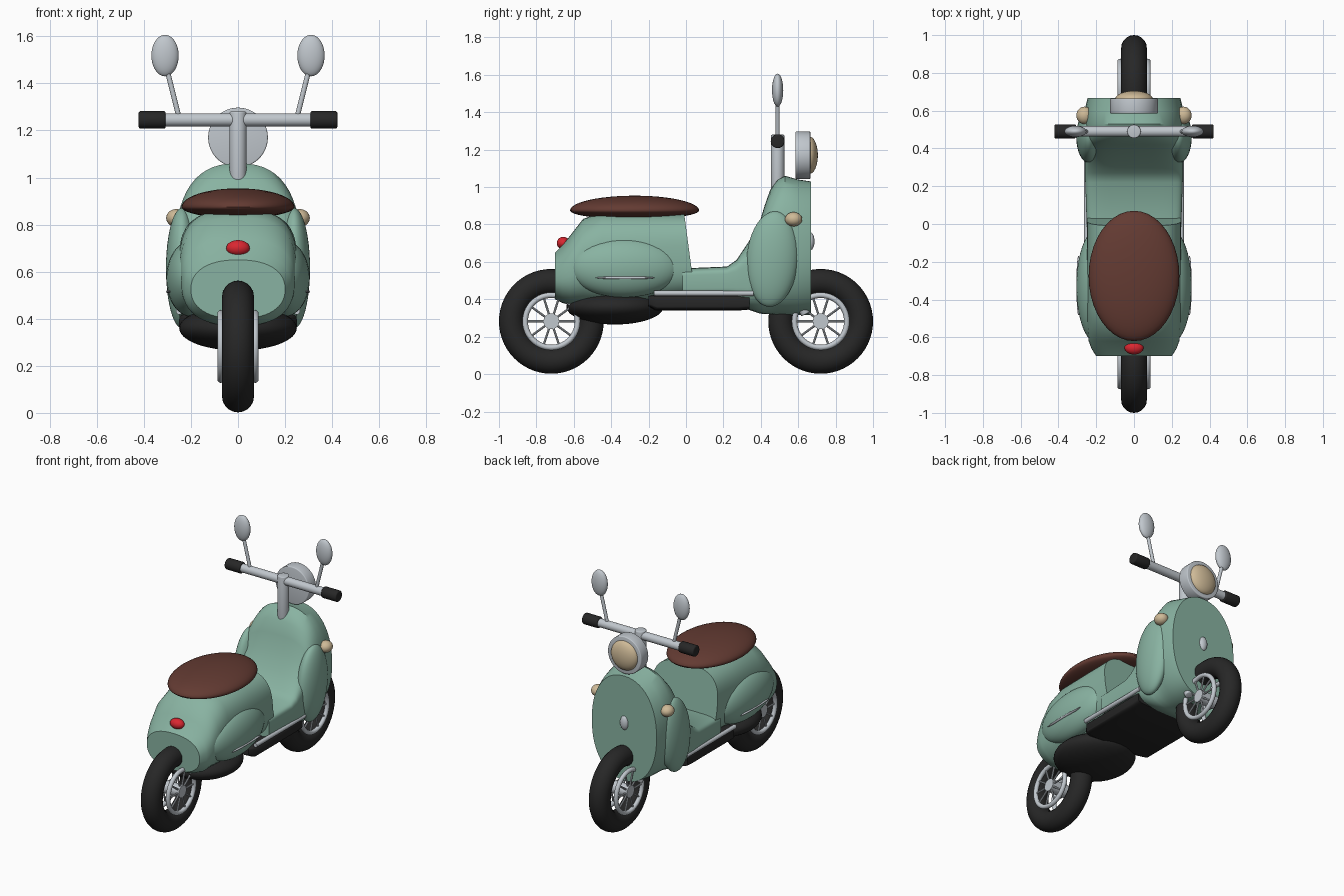
import bpy, bmesh, math
from mathutils import Vector, Matrix

cube = bpy.data.objects.get("Cube")
if cube:
    bpy.data.objects.remove(cube, do_unlink=True)


def material(name, rgb, rough=0.5):
    m = bpy.data.materials.new(name)
    m.use_nodes = True
    color = (*rgb, 1)
    m.diffuse_color = color
    node = m.node_tree.nodes["Principled BSDF"]
    node.inputs["Base Color"].default_value = color
    node.inputs["Roughness"].default_value = rough
    return m


GREEN = material("sage green paint", (0.25, 0.45, 0.36))
BROWN = material("brown leather", (0.125, 0.043, 0.032))
BLACK = material("black rubber", (0.02, 0.02, 0.02))
SILVER = material("silver metal", (0.53, 0.57, 0.61))
CREAM = material("cream lens", (0.62, 0.49, 0.31))
RED = material("red lens", (0.7, 0.02, 0.03))


def finish(name, bm, mat, angle=40):
    bmesh.ops.recalc_face_normals(bm, faces=bm.faces)
    mesh = bpy.data.meshes.new(name)
    bm.to_mesh(mesh)
    bm.free()
    mesh.materials.append(mat)
    ob = bpy.data.objects.new(name, mesh)
    bpy.context.collection.objects.link(ob)
    bpy.ops.object.select_all(action="DESELECT")
    ob.select_set(True)
    bpy.context.view_layer.objects.active = ob
    bpy.ops.object.shade_smooth_by_angle(angle=math.radians(angle))
    return ob


def ellipsoid(name, center, radii, mat, tilt=0, flatten=1):
    bm = bmesh.new()
    bmesh.ops.create_uvsphere(bm, u_segments=40, v_segments=24, radius=1)
    for v in bm.verts:
        if v.co.z < 0:
            v.co.z *= flatten
    bm.transform(Matrix.Translation(center) @ Matrix.Rotation(tilt, 4, "X")
                 @ Matrix.Diagonal((*radii, 1)))
    return finish(name, bm, mat)


def add_rod(bm, a, b, r, r2=None, segments=24):
    a, b = Vector(a), Vector(b)
    d = b - a
    turn = d.to_track_quat("Z", "Y").to_matrix().to_4x4()
    bmesh.ops.create_cone(bm, cap_ends=True, segments=segments, radius1=r,
                          radius2=r if r2 is None else r2, depth=d.length,
                          matrix=Matrix.Translation((a + b) / 2) @ turn)


def rod(name, a, b, r, mat, r2=None, bevel=0, segments=32):
    bm = bmesh.new()
    add_rod(bm, a, b, r, r2, segments)
    if bevel:
        rims = [e for e in bm.edges if any(len(f.verts) > 4 for f in e.link_faces)]
        bmesh.ops.bevel(bm, geom=rims, offset=bevel, segments=3, profile=0.5,
                        affect="EDGES")
    return finish(name, bm, mat)


def add_ring(bm, center, major, minor, segments=56, sides=20):
    # Torus about the x axis
    rings = []
    for i in range(segments):
        a = math.tau * i / segments
        ring = []
        for j in range(sides):
            b = math.tau * j / sides
            r = major + minor * math.cos(b)
            ring.append(bm.verts.new(Vector(center) + Vector(
                (minor * math.sin(b), r * math.cos(a), r * math.sin(a)))))
        rings.append(ring)
    for i in range(segments):
        p, q = rings[i], rings[(i + 1) % segments]
        for j in range(sides):
            k = (j + 1) % sides
            bm.faces.new((p[j], p[k], q[k], q[j]))


def loft(name, sections, mat, angle=40, sides=56):
    # Each section: y, half width, bottom, top, squareness, forward lean
    bm = bmesh.new()
    rings = []
    for y, w, low, high, n, lean in sections:
        ring = []
        for i in range(sides):
            a = math.tau * i / sides
            c, s = math.cos(a), math.sin(a)
            x = w * math.copysign(abs(c) ** (2 / n), c)
            t = math.copysign(abs(s) ** (2 / n), s)
            z = (low + high) / 2 + t * (high - low) / 2
            ring.append(bm.verts.new((x, y - lean * t, z)))
        rings.append(ring)
    for p, q in zip(rings, rings[1:]):
        for i in range(sides):
            k = (i + 1) % sides
            bm.faces.new((p[i], p[k], q[k], q[i]))
    bm.faces.new(rings[0])
    bm.faces.new(rings[-1])
    return finish(name, bm, mat, angle)


# Wheels: tyre, twin rims, hub and spokes
for label, y in (("front", 0.72), ("rear", -0.72)):
    z = 0.282
    bm = bmesh.new()
    add_ring(bm, (0, y, z), 0.212, 0.068)
    finish(label + "_tyre", bm, BLACK)
    bm = bmesh.new()
    add_rod(bm, (-0.085, y, z), (0.085, y, z), 0.042)
    for x in (-0.073, 0.073):
        add_ring(bm, (x, y, z), 0.14, 0.015, sides=12)
        for i in range(10):
            a = math.tau * i / 10
            tip = (x, y + 0.14 * math.cos(a), z + 0.14 * math.sin(a))
            add_rod(bm, (x, y, z), tip, 0.006, segments=8)
    finish(label + "_rim", bm, SILVER)

# Rear body and seat
loft("rear_body", [
    (-0.70, 0.20, 0.40, 0.65, 2.3, 0),
    (-0.66, 0.225, 0.38, 0.69, 2.4, 0),
    (-0.62, 0.24, 0.37, 0.74, 2.5, 0),
    (-0.55, 0.248, 0.37, 0.83, 2.6, 0),
    (-0.45, 0.25, 0.37, 0.865, 2.8, 0),
    (-0.20, 0.25, 0.38, 0.865, 2.9, 0),
    (0.02, 0.25, 0.41, 0.86, 3.0, 0.03),
], GREEN)
ellipsoid("seat", (0, -0.275, 0.875), (0.24, 0.345, 0.079), BROWN, flatten=0.6)
ellipsoid("tail_light", (0, -0.656, 0.70), (0.05, 0.035, 0.034), RED)

# Floor sweeping up into the leg shield
loft("floor_and_leg_shield", [
    (-0.02, 0.25, 0.42, 0.565, 6, 0),
    (0.22, 0.258, 0.42, 0.575, 6, 0),
    (0.27, 0.26, 0.40, 0.61, 5, 0),
    (0.33, 0.26, 0.345, 0.70, 4, 0),
    (0.39, 0.262, 0.325, 0.80, 3.4, 0),
    (0.42, 0.264, 0.32, 0.90, 3, 0),
    (0.45, 0.265, 0.32, 0.985, 2.7, 0),
    (0.49, 0.265, 0.315, 1.04, 2.5, 0),
    (0.53, 0.265, 0.315, 1.06, 2.5, 0),
    (0.60, 0.262, 0.315, 1.04, 2.4, 0),
    (0.668, 0.245, 0.315, 1.03, 2.2, 0),
], GREEN, 35)
ellipsoid("shield_badge", (0, 0.665, 0.71), (0.03, 0.022, 0.048), SILVER)

# Engine and underfloor
ellipsoid("engine", (0, -0.38, 0.36), (0.25, 0.26, 0.095), BLACK)
loft("underfloor", [
    (-0.20, 0.22, 0.36, 0.42, 5, 0),
    (-0.16, 0.25, 0.34, 0.425, 6, 0),
    (0.28, 0.25, 0.34, 0.425, 6, 0),
    (0.34, 0.25, 0.345, 0.425, 6, 0),
], BLACK)

# Headlight and steering column
rod("headlight_shell", (0, 0.585, 1.17), (0, 0.665, 1.17), 0.127, SILVER,
    bevel=0.006, segments=48)
ellipsoid("headlight_lens", (0, 0.66, 1.17), (0.1, 0.045, 0.1), CREAM)
rod("steering_column", (0, 0.49, 0.93), (0, 0.49, 1.28), 0.036, SILVER, bevel=0.006)
rod("handlebar", (-0.32, 0.49, 1.245), (0.32, 0.49, 1.245), 0.028, SILVER)

# Paired parts
for label, s in (("left", 1), ("right", -1)):
    ellipsoid(label + "_side_cowl", (s * 0.2, -0.33, 0.57), (0.105, 0.297, 0.16), GREEN)
    ellipsoid(label + "_cowl_trim", (s * 0.294, -0.325, 0.515), (0.011, 0.158, 0.008), SILVER)
    ellipsoid(label + "_shield_bulge", (s * 0.238, 0.462, 0.615), (0.068, 0.138, 0.256),
              GREEN, tilt=-0.08)
    ellipsoid(label + "_indicator", (s * 0.262, 0.575, 0.828), (0.043, 0.046, 0.038), CREAM)
    rod(label + "_floor_rail", (s * 0.25, -0.17, 0.432), (s * 0.25, 0.36, 0.432),
        0.014, SILVER)
    rod(label + "_fork", (s * 0.09, 0.58, 0.44), (s * 0.09, 0.64, 0.32), 0.026, SILVER,
        bevel=0.006)
    rod(label + "_grip", (s * 0.307, 0.49, 1.245), (s * 0.422, 0.49, 1.245), 0.037,
        BLACK, bevel=0.008)
    rod(label + "_mirror_stem", (s * 0.252, 0.49, 1.26), (s * 0.302, 0.49, 1.46),
        0.011, SILVER)
    ellipsoid(label + "_mirror", (s * 0.31, 0.49, 1.518), (0.058, 0.03, 0.088), SILVER)
